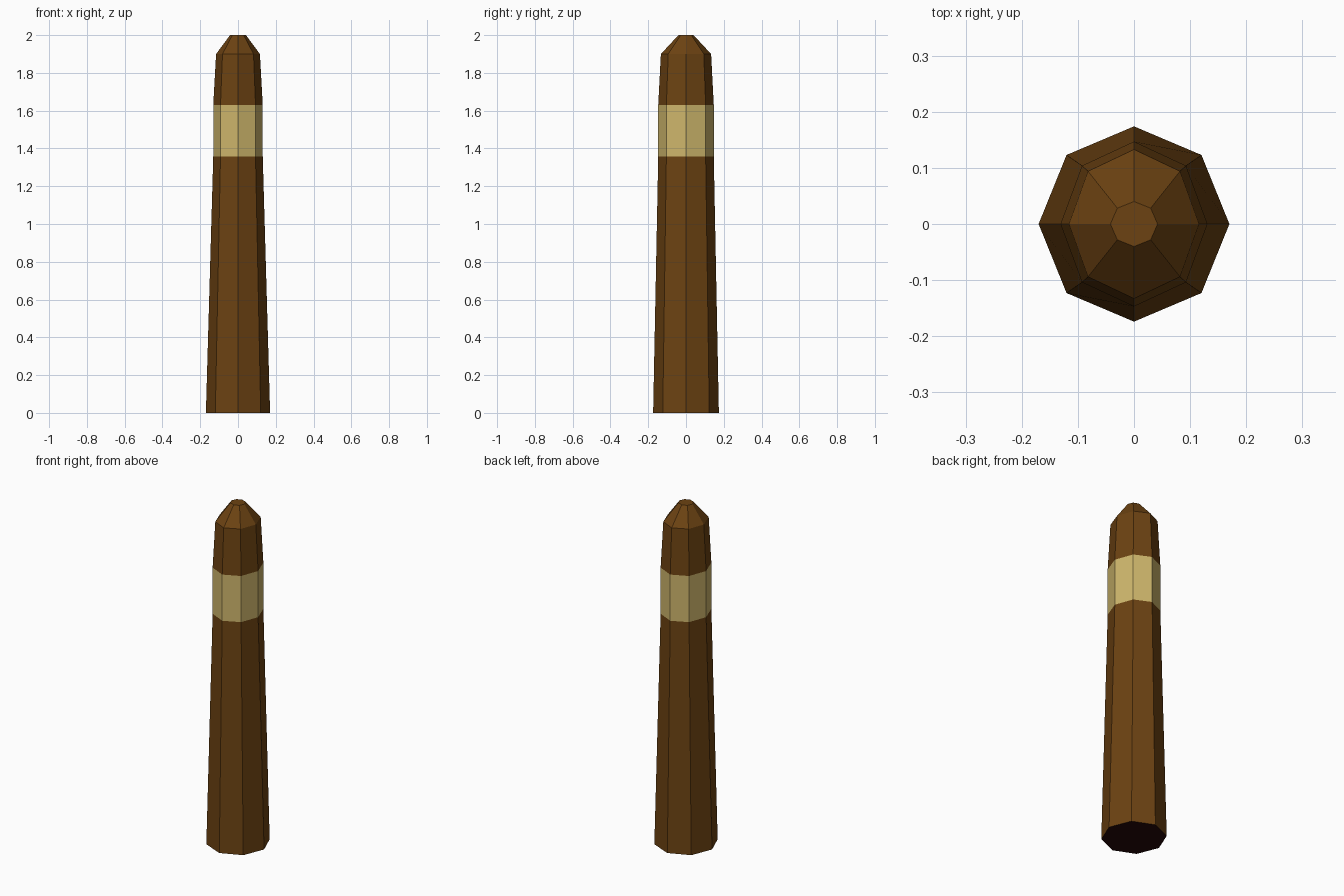
import bpy, bmesh
from math import cos, sin, pi

if "Cube" in bpy.data.objects:
    bpy.data.objects.remove(bpy.data.objects["Cube"])

SIDES = 8


def material(name, color):
    m = bpy.data.materials.new(name)
    m.diffuse_color = (*color, 1)
    m.use_nodes = True
    m.node_tree.nodes["Principled BSDF"].inputs["Base Color"].default_value = m.diffuse_color
    return m


leaf = material("brown_leaf", (0.15, 0.055, 0.006))
gold = material("gold_paper", (0.62, 0.47, 0.15))
filler = material("dark_filler", (0.018, 0.002, 0.002))


def loft(name, rings, mat, cap_bottom=None, cap_top=None):
    """Stack of octagonal rings (rx, ry, z), optionally capped."""
    bm = bmesh.new()
    loops = [[bm.verts.new((rx * cos(2 * pi * i / SIDES), ry * sin(2 * pi * i / SIDES), z))
              for i in range(SIDES)] for rx, ry, z in rings]
    for a, b in zip(loops, loops[1:]):
        for i in range(SIDES):
            j = (i + 1) % SIDES
            bm.faces.new((a[i], a[j], b[j], b[i]))
    if cap_bottom:
        bm.faces.new(loops[0][::-1]).material_index = 1
    if cap_top:
        bm.faces.new(loops[-1])
    mesh = bpy.data.meshes.new(name)
    bm.to_mesh(mesh)
    bm.free()
    mesh.materials.append(mat)
    if cap_bottom:
        mesh.materials.append(cap_bottom)
    obj = bpy.data.objects.new(name, mesh)
    bpy.context.collection.objects.link(obj)
    return obj


# Tapered body with a dark open end
loft("body", [(0.17, 0.174, 0), (0.131, 0.147, 1.358)], leaf, cap_bottom=filler)
# Straight paper band
loft("band", [(0.131, 0.147, 1.358), (0.131, 0.147, 1.63)], gold)
# Upper body and chamfered tip
loft("tip", [(0.131, 0.147, 1.63), (0.116, 0.133, 1.9), (0.042, 0.04, 2.0)], leaf, cap_top=True)
